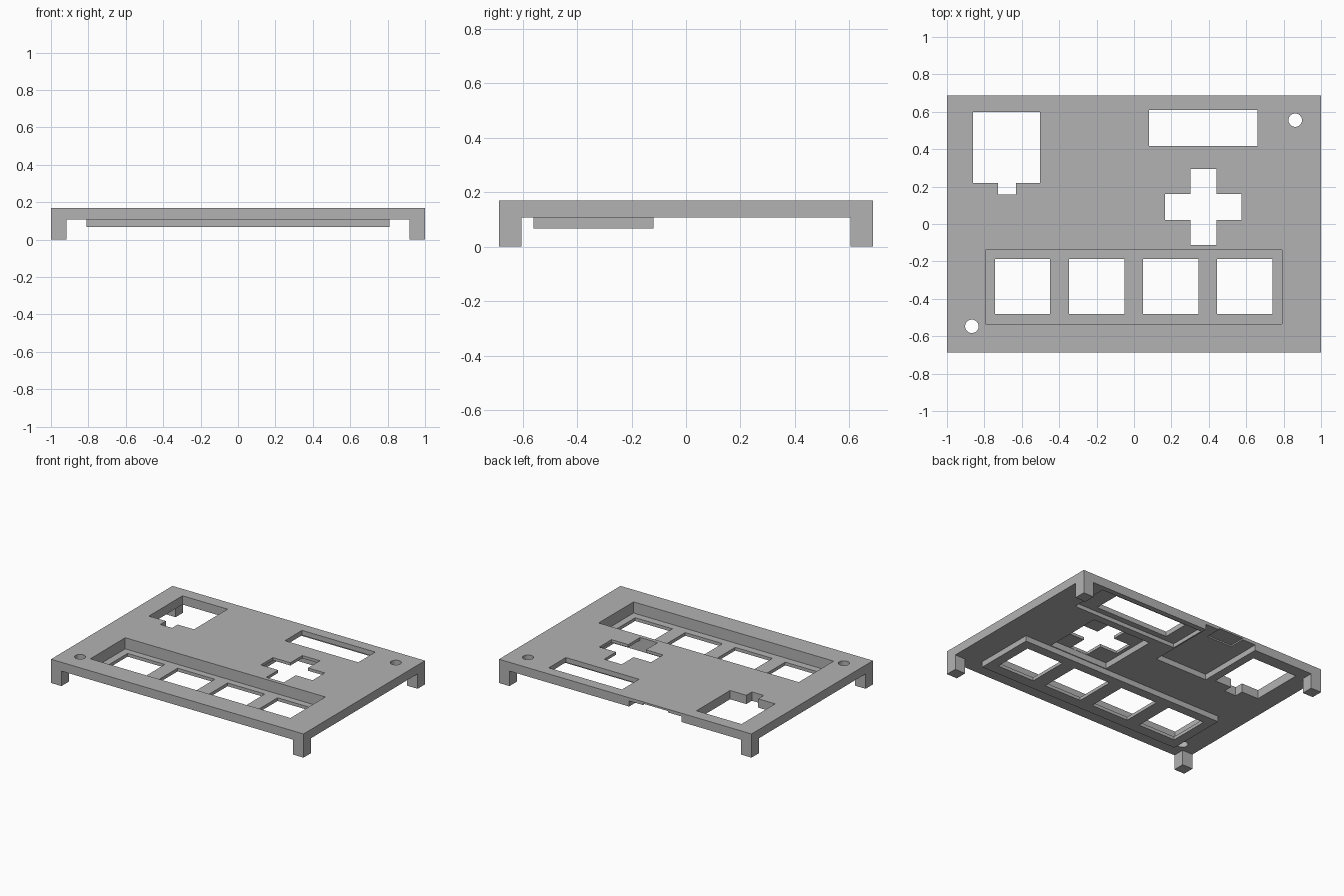
import bpy

cube = bpy.data.objects.get("Cube")
if cube:
    bpy.data.objects.remove(cube, do_unlink=True)

grey = bpy.data.materials.new("plain_grey")
grey.use_nodes = True
grey.diffuse_color = (0.45, 0.45, 0.45, 1)
grey.node_tree.nodes["Principled BSDF"].inputs["Base Color"].default_value = grey.diffuse_color

TOP, UNDER, TRAY_BOTTOM, TRAY_FLOOR = 0.17, 0.107, 0.067, 0.09
HX, HY, LEG = 1.0, 0.687, 0.083
LOW, HIGH = -0.1, 0.3


def block(name, x0, x1, y0, y1, z0, z1):
    bpy.ops.mesh.primitive_cube_add(size=1, location=((x0 + x1) / 2, (y0 + y1) / 2, (z0 + z1) / 2))
    ob = bpy.context.object
    ob.name = name
    ob.scale = (x1 - x0, y1 - y0, z1 - z0)
    bpy.ops.object.transform_apply(location=True, rotation=False, scale=True)
    return ob


def combine(tool, operation):
    """Merge or cut the faceplate with a tool, then discard the tool."""
    tool.hide_render = True
    mod = faceplate.modifiers.new("shape", "BOOLEAN")
    mod.operation = operation
    mod.solver = "EXACT"
    mod.object = tool
    bpy.context.view_layer.objects.active = faceplate
    bpy.ops.object.modifier_apply(modifier=mod.name)
    bpy.data.objects.remove(tool, do_unlink=True)


def cut(x0, x1, y0, y1, z0=LOW, z1=HIGH):
    combine(block("cutter", x0, x1, y0, y1, z0, z1), "DIFFERENCE")


# Main plate
faceplate = block("faceplate", -HX, HX, -HY, HY, UNDER, TOP)

# Corner legs
for sx in (-1, 1):
    for sy in (-1, 1):
        xs = sorted((sx * HX, sx * (HX - LEG)))
        ys = sorted((sy * HY, sy * (HY - LEG)))
        combine(block("leg", *xs, *ys, 0, TOP), "UNION")

# Sunken button tray with four square openings
combine(block("tray", -0.81, 0.81, -0.56, -0.12, TRAY_BOTTOM, TOP - 0.02), "UNION")
cut(-0.795, 0.79, -0.535, -0.14, TRAY_FLOOR, HIGH)
for i in range(4):
    left = -0.743 + i * 0.396
    cut(left, left + 0.295, -0.482, -0.188)

# Display window and its pocket underneath
cut(-0.02, 0.81, 0.375, 0.65, LOW, 0.135)
cut(0.08, 0.66, 0.417, 0.61)

# Cross shaped opening and its pocket underneath
cut(0.14, 0.605, -0.114, 0.32, LOW, 0.15)
cut(0.165, 0.575, 0.022, 0.16)
cut(0.303, 0.442, -0.112, 0.295)

# Corner opening with a small tab slot
cut(-0.86, -0.503, 0.22, 0.6)
cut(-0.726, -0.632, 0.157, 0.25)

# Connector pocket open through the back edge
cut(-0.445, -0.03, 0.19, 0.8, LOW, 0.147)
cut(-0.34, -0.14, 0.57, 0.8, LOW, 0.157)

# Round screw holes
for x, y in ((0.862, 0.555), (-0.867, -0.547)):
    bpy.ops.mesh.primitive_cylinder_add(vertices=32, radius=0.036, depth=1, location=(x, y, 0))
    combine(bpy.context.object, "DIFFERENCE")

faceplate.data.materials.clear()
faceplate.data.materials.append(grey)
for face in faceplate.data.polygons:
    face.material_index = 0
    face.use_smooth = False
